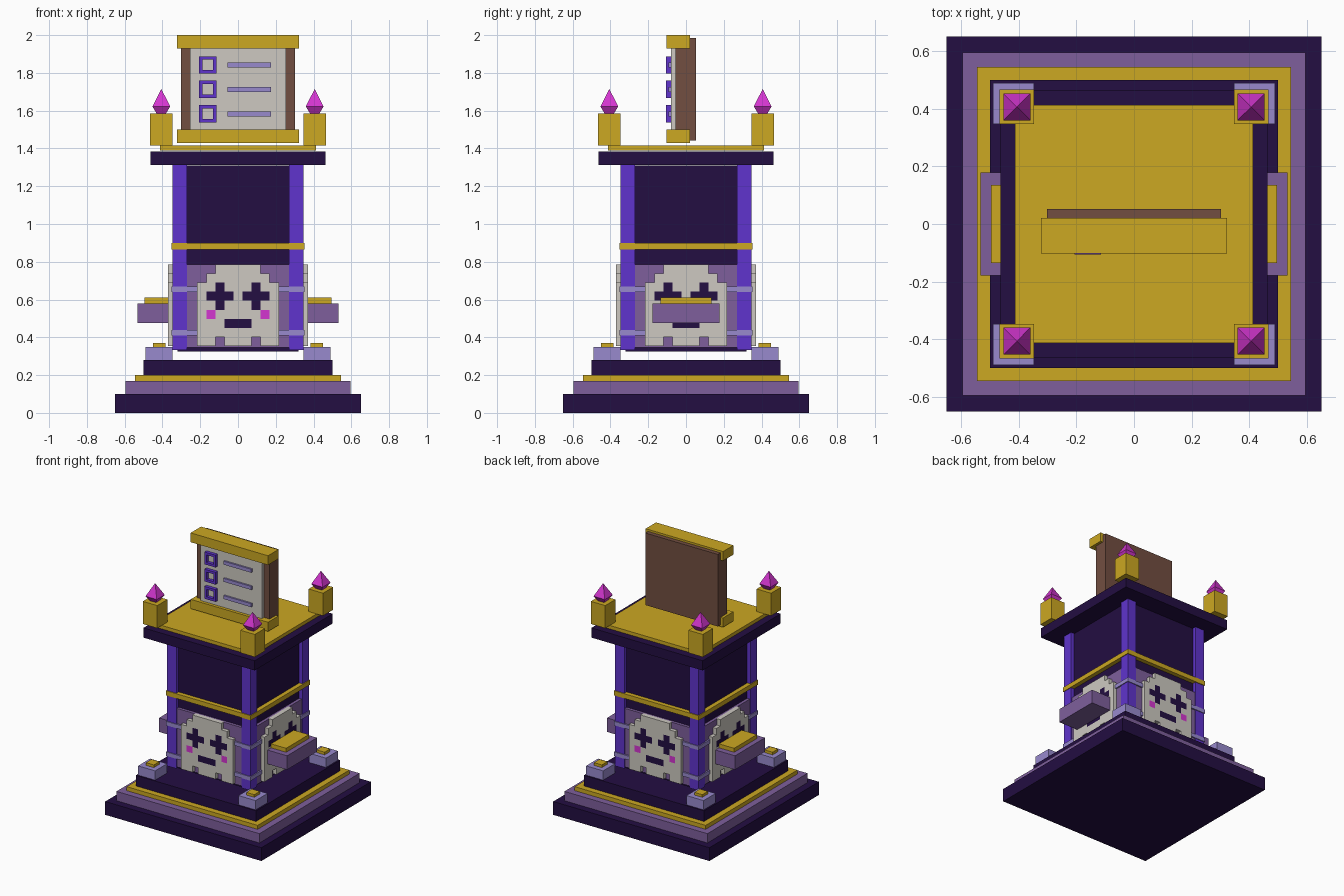
import bpy, bmesh, math
from mathutils import Vector

if "Cube" in bpy.data.objects:
    bpy.data.objects.remove(bpy.data.objects["Cube"])


def material(name, rgb):
    def lin(c):
        c /= 255
        return c / 12.92 if c <= 0.04045 else ((c + 0.055) / 1.055) ** 2.4
    m = bpy.data.materials.new(name)
    m.diffuse_color = (*[lin(c) for c in rgb], 1)
    m.use_nodes = True
    m.node_tree.nodes["Principled BSDF"].inputs["Base Color"].default_value = m.diffuse_color
    return m


DARK = material("dark violet", (35, 14, 66))
PURPLE = material("dusty purple", (126, 95, 156))
GOLD = material("gold", (204, 168, 34))
VIVID = material("vivid violet", (96, 52, 205))
LAVENDER = material("lavender", (152, 138, 206))
PAPER = material("bone white", (205, 201, 193))
BROWN = material("brown", (114, 78, 65))
MAGENTA = material("magenta", (212, 54, 208))


def add_mesh(name, bm, *mats):
    me = bpy.data.meshes.new(name)
    bm.to_mesh(me)
    bm.free()
    for m in mats:
        me.materials.append(m)
    ob = bpy.data.objects.new(name, me)
    bpy.context.collection.objects.link(ob)
    return ob


def box(name, mat, x, y, z):
    """Box given its (min, max) range on each axis."""
    bm = bmesh.new()
    bmesh.ops.create_cube(bm, size=1)
    for v in bm.verts:
        v.co = Vector([r[0] if c < 0 else r[1] for c, r in zip(v.co, (x, y, z))])
    return add_mesh(name, bm, mat)


def slab(name, mat, half, z0, z1):
    return box(name, mat, (-half, half), (-half, half), (z0, z1))


def block(name, mat, cx, cy, half, z0, z1):
    return box(name, mat, (cx - half, cx + half), (cy - half, cy + half), (z0, z1))


# Stepped base
slab("base_plinth", DARK, 0.65, 0.0, 0.10)
slab("base_step", PURPLE, 0.595, 0.10, 0.17)
slab("base_trim", GOLD, 0.545, 0.17, 0.20)
slab("base_top", DARK, 0.50, 0.20, 0.28)

# Tower body, bands and roof
slab("tower_core", DARK, 0.32, 0.325, 1.31)
slab("gold_band", GOLD, 0.353, 0.865, 0.90)
slab("lower_band", LAVENDER, 0.353, 0.41, 0.44)
slab("upper_band", LAVENDER, 0.353, 0.64, 0.67)
slab("roof_slab", DARK, 0.463, 1.312, 1.385)
slab("roof_plate", GOLD, 0.412, 1.389, 1.415)

# Corner parts: pillars, feet, roof posts and gems
for sx in (-1, 1):
    for sy in (-1, 1):
        block("corner_pillar", VIVID, sx * 0.309, sy * 0.309, 0.038, 0.333, 1.312)
        block("corner_foot", LAVENDER, sx * 0.418, sy * 0.418, 0.071, 0.28, 0.35)
        block("foot_cap", GOLD, sx * 0.418, sy * 0.418, 0.033, 0.35, 0.37)
        px, py = sx * 0.406, sy * 0.406
        block("roof_post", GOLD, px, py, 0.06, 1.415, 1.585)
        bm = bmesh.new()
        h = 0.047
        ring = [bm.verts.new((px + a * h, py + b * h, 1.622))
                for a, b in ((-1, -1), (1, -1), (1, 1), (-1, 1))]
        top = bm.verts.new((px, py, 1.715))
        bottom = bm.verts.new((px, py, 1.545))
        for i in range(4):
            a, b = ring[i], ring[(i + 1) % 4]
            bm.faces.new((a, b, top))
            bm.faces.new((b, a, bottom))
        add_mesh("post_gem", bm, MAGENTA)

# Pixel skull on each side: W bone, D dark, M cheek
SKULL = ("..WWWWW..",
         ".WWWWWWW.",
         "WWDWWWDWW",
         "WDDDWDDDW",
         "WWDWWWDWW",
         "WMWWWWWMW",
         "WWWDDDWWW",
         "WWWWWWWWW",
         "WW.WWW.WW")
P = 0.048
for side in range(4):
    angle = side * math.pi / 2
    panel = box("skull_panel", PURPLE, (-0.27, 0.27), (-0.342, -0.30), (0.345, 0.785))
    panel.rotation_euler.z = angle
    bm = bmesh.new()
    for r, row in enumerate(SKULL):
        for c, key in enumerate(row):
            if key == ".":
                continue
            x0, z1 = (c - 4.5) * P, 0.786 - r * P
            f = bm.faces.new([bm.verts.new((x, -0.37, z)) for x, z in (
                (x0, z1 - P), (x0 + P, z1 - P), (x0 + P, z1), (x0, z1))])
            f.material_index = "WDM".index(key)
    bmesh.ops.remove_doubles(bm, verts=bm.verts, dist=0.001)
    skull = add_mesh("skull_face", bm, PAPER, DARK, MAGENTA)
    skull.rotation_euler.z = angle
    mod = skull.modifiers.new("thickness", 'SOLIDIFY')
    mod.thickness, mod.offset = 0.035, -1

# Side shelves
for s in (-1, 1):
    box("side_shelf", PURPLE, sorted((s * 0.36, s * 0.533)), (-0.178, 0.178), (0.475, 0.58))
    box("shelf_pad", GOLD, sorted((s * 0.36, s * 0.495)), (-0.135, 0.135), (0.58, 0.61))

# Notice board on the roof
box("board_back", BROWN, (-0.302, 0.302), (-0.055, 0.052), (1.443, 1.985))
box("board_sheet", PAPER, (-0.255, 0.255), (-0.08, -0.05), (1.49, 1.94))
for z in (1.43, 1.93):
    box("board_rail", GOLD, (-0.322, 0.322), (-0.103, 0.02), (z, z + 0.07))

# Checklist rows: open square frame and a line
for z in (1.842, 1.713, 1.583):
    x, o, i = -0.16, 0.046, 0.028
    for s in (-1, 1):
        box("checkbox_side", VIVID, sorted((x + s * i, x + s * o)), (-0.105, -0.08), (z - o, z + o))
        box("checkbox_bar", VIVID, (x - i, x + i), (-0.105, -0.08), sorted((z + s * i, z + s * o)))
    box("list_line", LAVENDER, (-0.055, 0.175), (-0.093, -0.08), (z - 0.013, z + 0.013))
